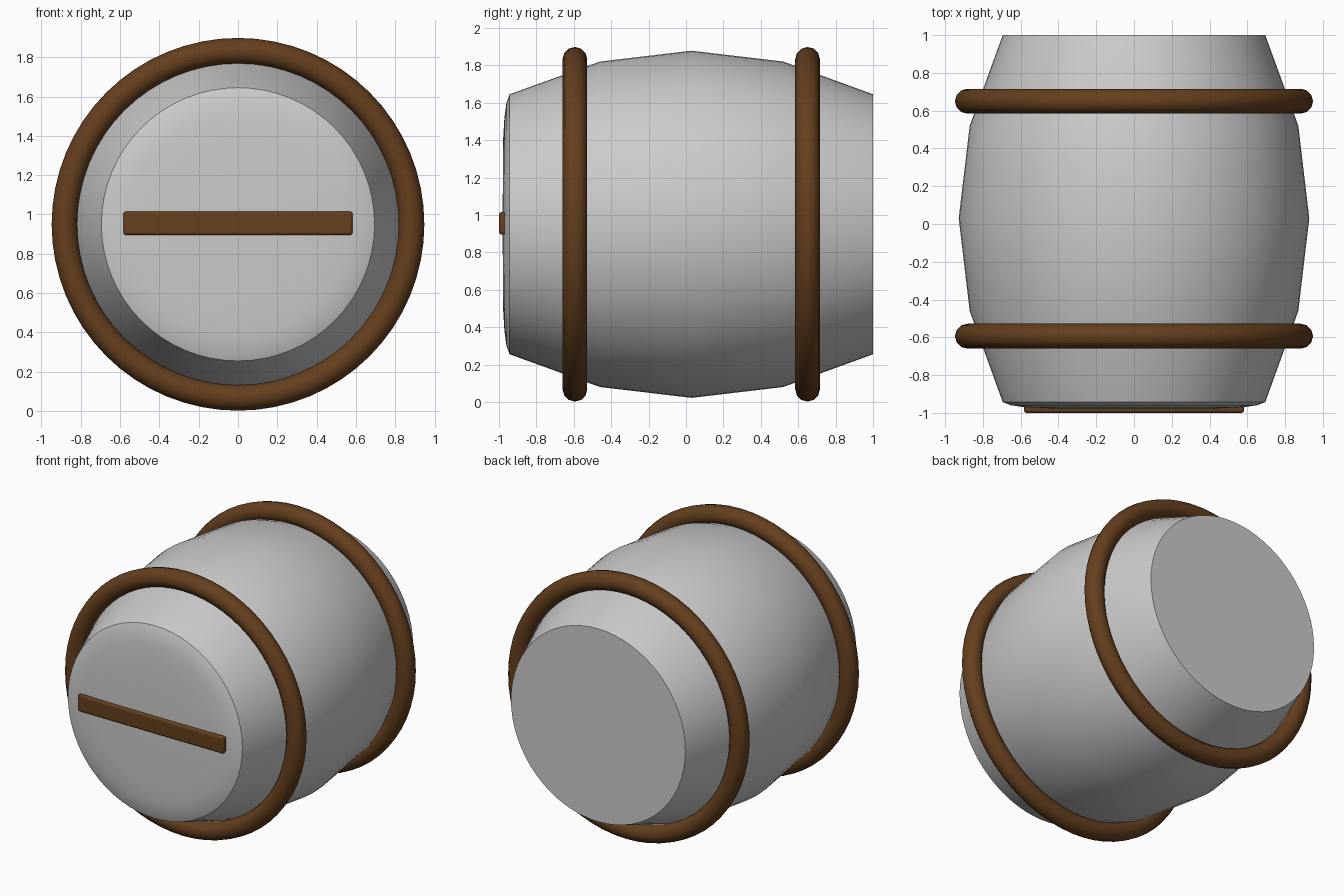
import bpy, bmesh, math

if "Cube" in bpy.data.objects:
    bpy.data.objects.remove(bpy.data.objects["Cube"])

CZ = 0.95  # height of the barrel axis


def smooth(obj, angle):
    bpy.ops.object.select_all(action='DESELECT')
    obj.select_set(True)
    bpy.context.view_layer.objects.active = obj
    bpy.ops.object.shade_smooth_by_angle(angle=math.radians(angle))


def lathe_y(name, profile, segs=64):
    """Revolve (radius, y) points about the y axis, closing both ends."""
    bm = bmesh.new()
    rings = []
    for r, y in profile:
        rings.append([bm.verts.new((r * math.cos(2 * math.pi * i / segs), y,
                                    CZ + r * math.sin(2 * math.pi * i / segs)))
                      for i in range(segs)])
    for a, b in zip(rings, rings[1:]):
        for i in range(segs):
            j = (i + 1) % segs
            bm.faces.new((a[i], a[j], b[j], b[i]))
    bm.faces.new(rings[0])
    bm.faces.new(rings[-1])
    bmesh.ops.recalc_face_normals(bm, faces=bm.faces[:])
    me = bpy.data.meshes.new(name)
    bm.to_mesh(me)
    bm.free()
    obj = bpy.data.objects.new(name, me)
    bpy.context.collection.objects.link(obj)
    return obj


brown = bpy.data.materials.new("brown")
brown.diffuse_color = (0.13, 0.05, 0.013, 1)
brown.use_nodes = True
brown.node_tree.nodes["Principled BSDF"].inputs["Base Color"].default_value = brown.diffuse_color

# Barrel body: slightly domed front, flat back
body = lathe_y("barrel_body", [
    (0.12, -0.98), (0.45, -0.978), (0.57, -0.971), (0.65, -0.96), (0.695, -0.943),
    (0.87, -0.46), (0.928, 0.03), (0.87, 0.52), (0.695, 1.0)])
smooth(body, 40)

# Two hoops
for name, y in (("front_hoop", -0.594), ("back_hoop", 0.65)):
    bpy.ops.mesh.primitive_torus_add(
        major_segments=64, minor_segments=12, major_radius=0.882, minor_radius=0.066,
        location=(0, y, CZ), rotation=(math.pi / 2, 0, 0))
    hoop = bpy.context.object
    hoop.name = name
    hoop.data.materials.append(brown)
    smooth(hoop, 60)

# Bar across the front lid
bpy.ops.mesh.primitive_cube_add(size=1, location=(0, -0.98, CZ + 0.005))
bar = bpy.context.object
bar.name = "front_bar"
bar.scale = (1.166, 0.04, 0.12)
bpy.ops.object.transform_apply(location=False, rotation=False, scale=True)
bar.data.materials.append(brown)
bev = bar.modifiers.new("bevel", 'BEVEL')
bev.width = 0.014
bev.segments = 3
smooth(bar, 40)
